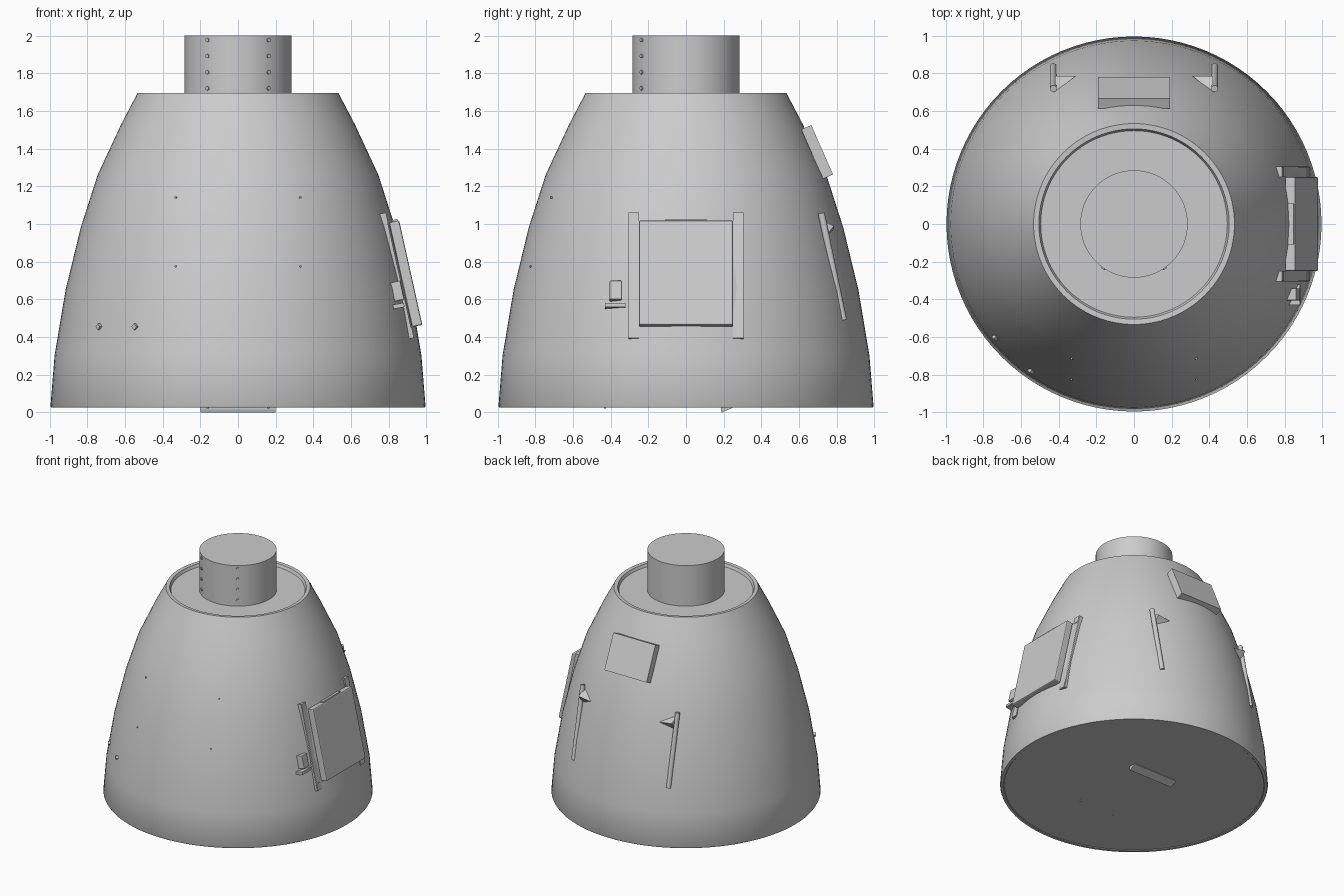
import bpy, bmesh, math
from mathutils import Vector

if "Cube" in bpy.data.objects:
    bpy.data.objects.remove(bpy.data.objects["Cube"])


def finish(name, bm, angle=None, bevel=0):
    bmesh.ops.recalc_face_normals(bm, faces=bm.faces)
    me = bpy.data.meshes.new(name)
    bm.to_mesh(me)
    bm.free()
    ob = bpy.data.objects.new(name, me)
    bpy.context.collection.objects.link(ob)
    if bevel:
        mod = ob.modifiers.new("bevel", 'BEVEL')
        mod.width = bevel
        mod.segments = 2
    if angle:
        bpy.ops.object.select_all(action='DESELECT')
        bpy.context.view_layer.objects.active = ob
        ob.select_set(True)
        bpy.ops.object.shade_smooth_by_angle(angle=math.radians(angle))
    return ob


def lathe(name, profile, sides=96):
    """Revolve (radius, z) points round the z axis."""
    bm = bmesh.new()
    vs = [bm.verts.new((r, 0, z)) for r, z in profile]
    es = [bm.edges.new(p) for p in zip(vs, vs[1:])]
    bmesh.ops.spin(bm, geom=vs + es, cent=(0, 0, 0), axis=(0, 0, 1),
                   angle=math.tau, steps=sides, use_duplicate=False)
    bmesh.ops.remove_doubles(bm, verts=bm.verts, dist=1e-4)
    return finish(name, bm, 35)


def prism(name, profile, axis, lo, hi, bevel=0):
    """Extrude (outward, z) points sideways; axis is the outward direction."""
    bm = bmesh.new()
    place = (lambda o, s, z: (o, s, z)) if axis == 'x' else (lambda o, s, z: (s, o, z))
    a = [bm.verts.new(place(o, lo, z)) for o, z in profile]
    b = [bm.verts.new(place(o, hi, z)) for o, z in profile]
    n = len(profile)
    bm.faces.new(a)
    bm.faces.new(b)
    for i in range(n):
        j = (i + 1) % n
        bm.faces.new((a[i], a[j], b[j], b[i]))
    return finish(name, bm, None, bevel)


def slab(name, axis, top, bottom, thick, lo, hi, bevel=0):
    """Tilted plate given by the top and bottom of its outer face."""
    t, b = Vector(top), Vector(bottom)
    d = (b - t).normalized()
    inward = Vector((d.y, -d.x)) * thick
    return prism(name, [t, b, b + inward, t + inward], axis, lo, hi, bevel)


def rod(name, start, end, radius, sides=12):
    s, e = Vector(start), Vector(end)
    bm = bmesh.new()
    bmesh.ops.create_cone(bm, cap_ends=True, segments=sides, radius1=radius,
                          radius2=radius, depth=(e - s).length)
    rot = (e - s).to_track_quat('Z', 'Y').to_matrix()
    bmesh.ops.rotate(bm, verts=bm.verts, matrix=rot, cent=(0, 0, 0))
    bmesh.ops.translate(bm, verts=bm.verts, vec=(s + e) / 2)
    return finish(name, bm, 50 if sides > 6 else None)


def stud(name, x, y, z, radius, out=0.008, sides=8):
    """Small peg pointing away from the z axis."""
    n = Vector((x, y, 0)).normalized()
    p = Vector((x, y, z))
    return rod(name, p - n * 0.03, p + n * out, radius, sides)


# Tapered hull with a recessed top deck and a closed base
lathe("hull", [(0, 0.03), (0.965, 0.03), (0.97, 0.025), (0.99, 0.025), (0.995, 0.035),
               (0.973, 0.305), (0.915, 0.65), (0.835, 0.98), (0.745, 1.26),
               (0.622, 1.525), (0.533, 1.695), (0.505, 1.693), (0.495, 1.67), (0, 1.67)])

# Docking tube on top with two columns of studs
lathe("top_tube", [(0, 1.64), (0.285, 1.64), (0.285, 2.0), (0, 2.0)], 64)
for sx in (-1, 1):
    for i in range(4):
        stud("tube_stud", sx * 0.162, -0.235, 1.72 + i * 0.0853, 0.011, 0.006)

# Side hatch, handle strip and its frame rails
slab("hatch", 'x', (0.855, 1.02), (0.978, 0.465), 0.055, -0.25, 0.25, 0.008)
slab("hatch_lip", 'x', (0.846, 1.027), (0.85, 1.01), 0.03, -0.11, 0.11)
for s in (-1, 1):
    lo, hi = sorted((s * 0.25, s * 0.302))
    slab("hatch_rail", 'x', (0.787, 1.04), (0.925, 0.42), 0.04, lo, hi)
    slab("hatch_rail_top", 'x', (0.785, 1.06), (0.797, 1.005), 0.03, lo, hi)
    slab("hatch_rail_bottom", 'x', (0.922, 0.45), (0.933, 0.395), 0.03, lo, hi)
    lo, hi = sorted((s * 0.29, s * 0.305))
    slab("hatch_rail_edge", 'x', (0.782, 1.06), (0.928, 0.395), 0.05, lo, hi)

# Latch box and step beside the hatch
slab("latch_box", 'x', (0.86, 0.70), (0.882, 0.60), 0.08, -0.405, -0.342, 0.004)
slab("latch_step", 'x', (0.88, 0.582), (0.884, 0.56), 0.09, -0.43, -0.32)

# Rear panel high on the back
slab("rear_panel", 'y', (0.665, 1.525), (0.78, 1.263), 0.058, -0.19, 0.19)

# Pair of rear hand rails with pointed brackets
for s in (-1, 1):
    rod("rear_rail", (s * 0.428, 0.718, 1.058), (s * 0.428, 0.836, 0.49), 0.018, 16)
    bm = bmesh.new()
    vs = [bm.verts.new((s * x, y, z)) for x, y, z in
          ((0.42, 0.70, 1.03), (0.42, 0.785, 0.99), (0.42, 0.735, 0.925), (0.31, 0.785, 0.975))]
    for f in ((0, 1, 2), (0, 1, 3), (1, 2, 3), (2, 0, 3)):
        bm.faces.new([vs[i] for i in f])
    finish("rail_bracket", bm)

# Small fittings on the front
for s in (-1, 1):
    stud("front_pin_upper", s * 0.33, -0.712, 1.14, 0.006)
    stud("front_pin_lower", s * 0.33, -0.822, 0.775, 0.005)
    rod("base_pin", (s * 0.16, -0.43, 0.06), (s * 0.16, -0.43, 0.021), 0.006, 8)
for x, y in ((-0.735, -0.603), (-0.545, -0.779)):
    stud("front_block", x, y, 0.455, 0.017, 0.012, 4)

# Sloped bar under the base
prism("base_bar", [(0.19, 0.0), (0.25, 0.026), (0.25, 0.05), (0.185, 0.05), (0.185, 0.015)],
      'y', -0.2, 0.2)
